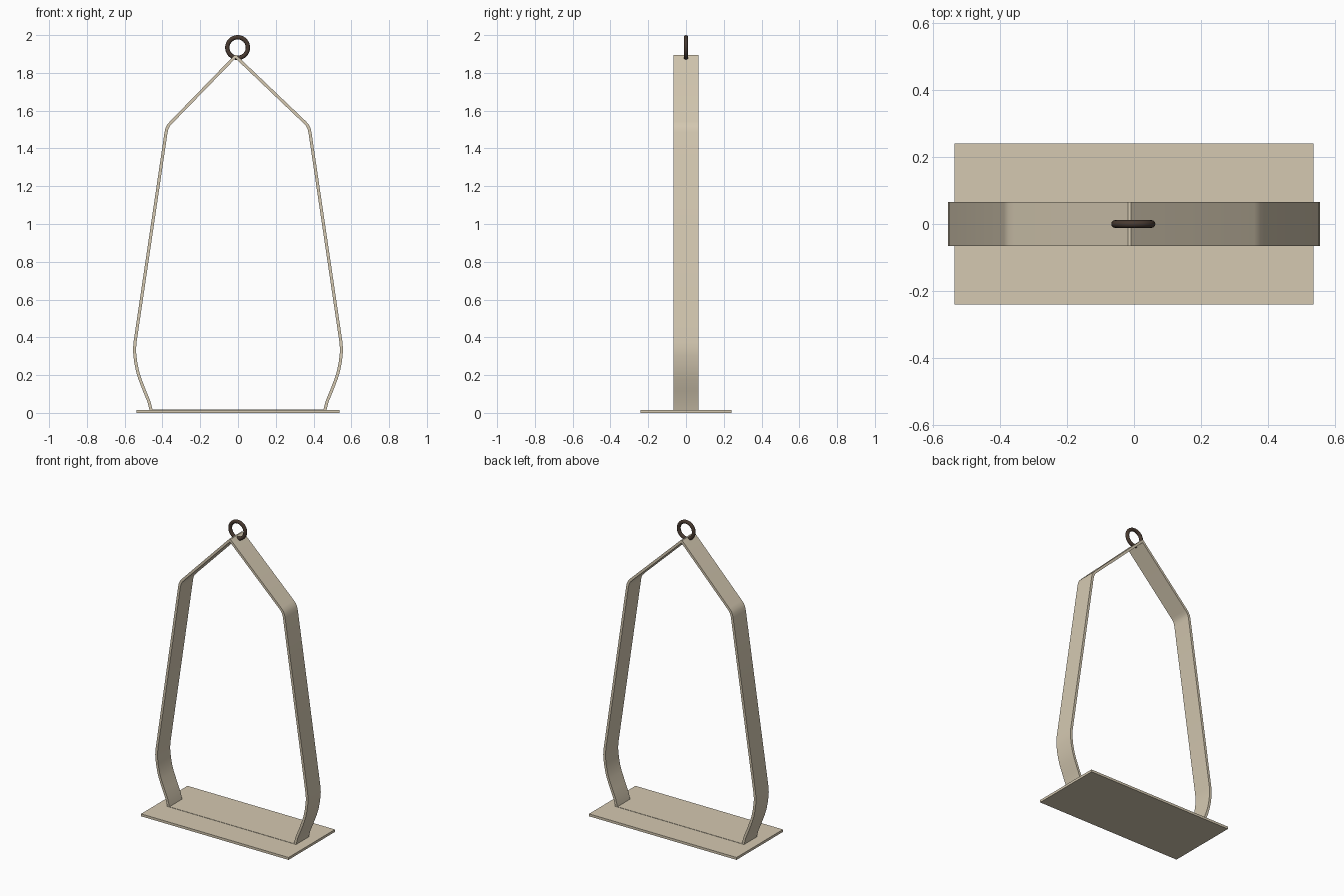
import bpy, bmesh, math
from mathutils import Vector

old = bpy.data.objects.get("Cube")
if old:
    bpy.data.objects.remove(old, do_unlink=True)


def material(name, rgb):
    m = bpy.data.materials.new(name)
    m.use_nodes = True
    m.diffuse_color = (*rgb, 1)
    bsdf = m.node_tree.nodes["Principled BSDF"]
    bsdf.inputs["Base Color"].default_value = (*rgb, 1)
    bsdf.inputs["Roughness"].default_value = 0.6
    return m


def finish(obj, mat, angle=30):
    obj.data.materials.append(mat)
    bpy.ops.object.select_all(action='DESELECT')
    obj.select_set(True)
    bpy.context.view_layer.objects.active = obj
    bpy.ops.object.shade_smooth_by_angle(angle=math.radians(angle))


tan = material("pale tan", (0.66, 0.58, 0.44))
brown = material("dark brown", (0.065, 0.042, 0.03))

# Outline of the strap's outer side, from the base up to the shoulder
side = [(0.465, 0.002), (0.480, 0.06), (0.503, 0.115), (0.528, 0.18), (0.540, 0.22),
        (0.549, 0.265), (0.554, 0.305), (0.556, 0.335), (0.553, 0.375),
        (0.389, 1.485), (0.384, 1.507), (0.375, 1.526), (0.360, 1.543)]
apex = [(-0.009, 1.895), (-0.018, 1.895)]
outline = [Vector(p) for p in side + apex] + [Vector((-x, z)) for x, z in reversed(side)]


def inset(points, t):
    """Move a closed counter-clockwise outline inwards by t, with mitred corners."""
    out = []
    for i, p in enumerate(points):
        a = (p - points[i - 1]).normalized()
        b = (points[(i + 1) % len(points)] - p).normalized()
        na, nb = Vector((-a.y, a.x)), Vector((-b.y, b.x))
        out.append(p + (na + nb) * t / (1 + na.dot(nb)))
    return out


# Strap: a closed flat band, extruded through its width
bm = bmesh.new()
half = 0.066
rings = [[bm.verts.new((p.x, y, p.y)) for p in loop]
         for loop, y in ((outline, -half), (outline, half),
                         (inset(outline, 0.016), half), (inset(outline, 0.016), -half))]
n = len(outline)
for k in range(4):
    r, s = rings[k], rings[(k + 1) % 4]
    for i in range(n):
        j = (i + 1) % n
        bm.faces.new((r[i], r[j], s[j], s[i]))
bmesh.ops.recalc_face_normals(bm, faces=bm.faces)
mesh = bpy.data.meshes.new("strap")
bm.to_mesh(mesh)
bm.free()
strap = bpy.data.objects.new("strap", mesh)
bpy.context.collection.objects.link(strap)
finish(strap, tan)

# Tray: thin flat board
bpy.ops.mesh.primitive_cube_add(size=1, location=(0, 0, 0.008))
tray = bpy.context.object
tray.name = "tray"
tray.scale = (1.073, 0.482, 0.016)
bpy.ops.object.transform_apply(location=False, rotation=False, scale=True)
finish(tray, tan)

# Hanging ring
bpy.ops.mesh.primitive_torus_add(major_radius=0.0545, minor_radius=0.0115,
                                 major_segments=48, minor_segments=16,
                                 location=(-0.002, 0, 1.934),
                                 rotation=(math.pi / 2, 0, 0))
ring = bpy.context.object
ring.name = "hanging_ring"
finish(ring, brown, 60)
